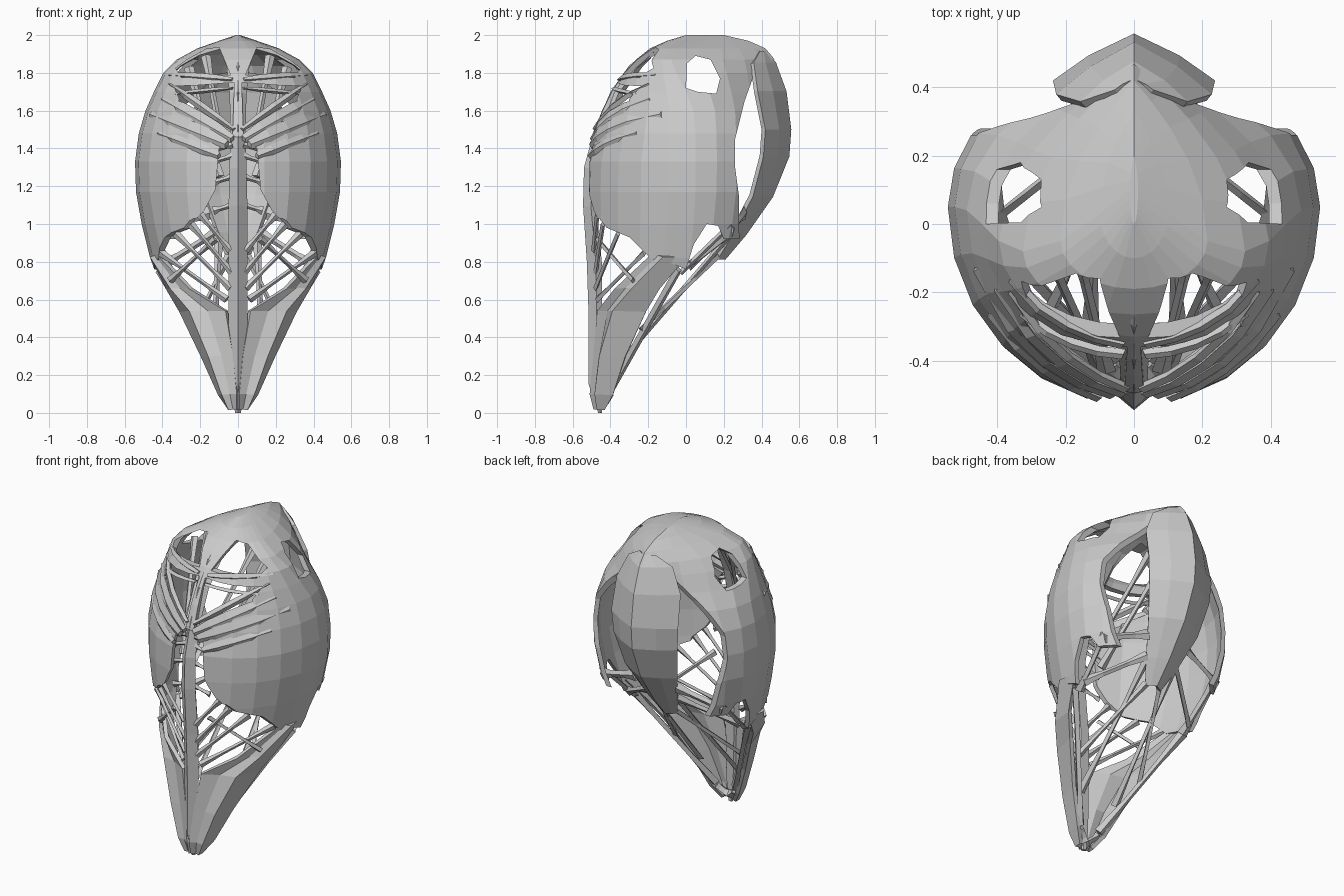
import bpy, bmesh, math
from mathutils import Vector


def make(name, verts, faces):
    me = bpy.data.meshes.new(name)
    me.from_pydata([tuple(v) for v in verts], [], faces)
    bm = bmesh.new()
    bm.from_mesh(me)
    bmesh.ops.recalc_face_normals(bm, faces=bm.faces)
    bm.to_mesh(me)
    bm.free()
    ob = bpy.data.objects.new(name, me)
    bpy.context.collection.objects.link(ob)
    return ob


def loft(rings, closed=True, cap=True):
    n = len(rings[0])
    verts = [p for r in rings for p in r]
    faces = [(i*n+j, i*n+(j+1) % n, (i+1)*n+(j+1) % n, (i+1)*n+j)
             for i in range(len(rings)-1) for j in range(n if closed else n-1)]
    if closed and cap:
        faces += [tuple(range(n)), tuple(range(len(verts)-n, len(verts)))]
    return verts, faces


def mirror(ob):
    m = ob.modifiers.new("mirror", 'MIRROR')
    m.use_clip = True
    m.merge_threshold = 0.002
    return ob


def bar(name, pts, widths, t):
    """Mirrored faceted strip through a few points."""
    d = (pts[-1] - pts[0]).normalized()
    s = d.cross(Vector((0, 1, 0.1))).normalized()
    u = d.cross(s)
    rings = [[c+s*w, c+u*t, c-s*w, c-u*t] for c, w in zip(pts, widths)]
    return mirror(make(name, *loft(rings)))


def strut(name, a, b, w=0.018, t=0.012):
    """Straight tie, thicker at both ends."""
    a, b = Vector(a), Vector(b)
    return bar(name, [a.lerp(b, f) for f in (0, 0.3, 0.7, 1)],
               [w*1.5, w*0.85, w*0.85, w*1.6], t)


def prism(pts, axis, lo, hi):
    """Cutter: side-view (y,z) outline along x, or front-view (x,z) outline along y."""
    put = (lambda p, d: (d, p[0], p[1])) if axis == 'x' else (lambda p, d: (p[0], d, p[1]))
    ob = make("cutter", *loft([[put(p, lo) for p in pts], [put(p, hi) for p in pts]]))
    ob.hide_render = True
    return ob


# Outer shell: stacked egg-shaped rings (z, front y, back y, half width, widest y)
ENV = [(0.72, -0.49, 0.32, 0.43, 0.0), (0.82, -0.51, 0.38, 0.465, 0.02),
       (1.0, -0.525, 0.45, 0.51, 0.04), (1.17, -0.53, 0.48, 0.54, 0.05),
       (1.33, -0.525, 0.49, 0.545, 0.05), (1.48, -0.49, 0.48, 0.525, 0.05),
       (1.6, -0.445, 0.48, 0.49, 0.04), (1.7, -0.395, 0.48, 0.445, 0.0),
       (1.8, -0.33, 0.48, 0.395, -0.05), (1.87, -0.265, 0.47, 0.325, -0.08),
       (1.93, -0.19, 0.42, 0.215, -0.05), (1.97, -0.1, 0.33, 0.1, 0.03),
       (2.0, 0.0, 0.2, 0.012, 0.1)]
outer = []
for z, f, b, w, c in ENV:
    ring = []
    for j in range(24):
        t = 2*math.pi*j/24
        s, k = math.sin(t), math.cos(t)
        r = c - f if k > 0 else b - c
        # the crown pinches into a wedge towards the back
        e = 1.0 + (max(0, min(1, (z-1.5)/0.25))*1.05 if k < 0 else 0)
        ring.append(Vector((w*math.copysign(abs(s)**e, s), c - r*k, z)))
    outer.append(ring)
mid = Vector((0, 0.02, 1.2))
inner = [[mid + (p-mid)*0.95 for p in r] for r in outer]
shell = make("shell", *loft(inner[::-1] + outer))


def front_y(x, z):
    """Depth of the front of the shell at a front-view position."""
    for a, b in zip(ENV, ENV[1:]):
        if a[0] <= z <= b[0]:
            k = (z-a[0])/(b[0]-a[0])
            _, f, _, w, c = [p + (q-p)*k for p, q in zip(a, b)]
            return c - (c-f)*math.sqrt(max(0, 1-(x/w)**2))


cutters = [
    # open back behind the cheeks
    prism([(0.3, 0.5), (0.28, 1.0), (0.28, 1.15), (0.26, 1.3), (0.26, 1.45), (0.31, 1.65),
           (0.36, 1.79), (0.41, 1.8), (0.44, 1.87), (0.7, 1.88), (0.7, 0.5)], 'x', -1, 1),
    # ragged lower edge
    prism([(-0.7, 0.5), (-0.7, 1.03), (-0.46, 1.03), (-0.42, 0.98), (-0.3, 0.93), (-0.18, 0.81),
           (-0.1, 0.8), (0.0, 0.76), (0.04, 0.89), (0.11, 1.0), (0.17, 0.99), (0.2, 0.92),
           (0.5, 0.92), (0.5, 0.5)], 'x', -1.1, 1.1),
    # shoulder holes
    prism([(0.0, 1.72), (0.005, 1.85), (0.05, 1.89), (0.13, 1.87), (0.18, 1.77),
           (0.16, 1.69), (0.06, 1.7)], 'x', -0.9, 0.9)]
gap = [(0.27, 0.9), (0.25, 1.0), (0.18, 1.07), (0.12, 1.18), (0.1, 1.4), (0.05, 1.46)]
cutters.append(prism([(-x, z) for x, z in gap] + gap[::-1], 'y', -0.8, -0.2))
for s in (1, -1):
    for k, hole in enumerate((
            [(0.04, 1.79), (0.1, 1.935), (0.17, 1.925), (0.27, 1.87), (0.33, 1.825), (0.3, 1.775)],
            [(0.02, 1.75), (0.2, 1.735), (0.34, 1.73), (0.31, 1.66), (0.33, 1.63),
             (0.22, 1.57), (0.22, 1.52), (0.03, 1.43)])):
        cutters.append(prism([(s*x, z) for x, z in hole], 'y', -0.9, -0.05 - 0.03*k))
for c in cutters:
    m = shell.modifiers.new("cut", 'BOOLEAN')
    m.operation, m.solver, m.object = 'DIFFERENCE', 'EXACT', c
dg = bpy.context.evaluated_depsgraph_get()
cut_mesh = bpy.data.meshes.new_from_object(shell.evaluated_get(dg))
shell.modifiers.clear()
shell.data = cut_mesh
for c in cutters:
    bpy.data.objects.remove(c)

# Front keel: (z, front y, half width, depth)
KEEL = [(1.95, -0.08, 0.1, 0.03), (1.92, -0.2, 0.09, 0.05), (1.84, -0.3, 0.06, 0.07),
        (1.7, -0.4, 0.045, 0.07), (1.5, -0.485, 0.04, 0.07), (1.3, -0.54, 0.045, 0.07),
        (1.1, -0.545, 0.05, 0.07), (0.8, -0.525, 0.05, 0.08), (0.5, -0.515, 0.05, 0.07),
        (0.15, -0.515, 0.04, 0.07), (0.0, -0.465, 0.015, 0.02)]
make("front_keel", *loft([[(0, y, max(z, 0)), (w, y+d*0.6, max(z-0.01, 0)),
                           (w*0.6, y+d, max(z-d*0.1, 0)), (-w*0.6, y+d, max(z-d*0.1, 0)),
                           (-w, y+d*0.6, max(z-0.01, 0))] for z, y, w, d in KEEL]))

# Jaw blades: inner, middle and outer edge (x, y) at each height
JAW = [(0.83, 0.41, -0.19, 0.455, -0.12, 0.44, 0.0), (0.66, 0.25, -0.37, 0.35, -0.28, 0.37, -0.14),
       (0.54, 0.06, -0.46, 0.25, -0.38, 0.3, -0.21), (0.3, 0.02, -0.48, 0.15, -0.45, 0.185, -0.32),
       (0.1, 0.0, -0.5, 0.08, -0.475, 0.095, -0.385), (0.02, 0.0, -0.48, 0.045, -0.462, 0.04, -0.43)]
rows = [[(a, b, z), ((a+c)/2, (b+d)/2+0.015, z), (c, d, z), (e, f, z)]
        for z, a, b, c, d, e, f in JAW]
jaw = make("jaw_blade", *loft(rows, closed=False))
sol = jaw.modifiers.new("thick", 'SOLIDIFY')
sol.thickness, sol.offset = 0.025, 0
mirror(jaw)
strut("jaw_rim", (0.41, -0.04, 0.76), (0.07, -0.4, 0.12), 0.02, 0.02)
strut("jaw_tip", (0.07, -0.41, 0.1), (0.01, -0.44, 0.05), 0.02, 0.03)

# Back plate: (z, ridge y, wing x, wing y)
BACK = [(1.91, 0.415, 0.05, 0.385), (1.85, 0.465, 0.15, 0.35), (1.7, 0.52, 0.22, 0.37),
        (1.5, 0.545, 0.23, 0.41), (1.36, 0.535, 0.22, 0.4), (1.15, 0.45, 0.18, 0.345),
        (0.95, 0.31, 0.11, 0.24), (0.82, 0.2, 0.05, 0.16)]
rows = [[(s*wx*k, y + (wy-y)*k**1.3, z) for s, k in
         ((-1, 1), (-1, 0.55), (1, 0), (1, 0.55), (1, 1))] for z, y, wx, wy in BACK]
back = make("back_plate", *loft(rows, closed=False))
sol = back.modifiers.new("thick", 'SOLIDIFY')
sol.thickness, sol.offset = 0.025, 0

# Brow feathers: flat pointed strips fanning from the keel, lying on the shell (front-view x, z)
for a, b, w in (((0.03, 1.765), (0.36, 1.79), 0.022), ((0.03, 1.72), (0.33, 1.69), 0.013),
                ((0.02, 1.5), (0.36, 1.74), 0.022), ((0.03, 1.45), (0.4, 1.66), 0.045),
                ((0.06, 1.42), (0.46, 1.58), 0.05), ((0.1, 1.36), (0.42, 1.48), 0.035)):
    pts = []
    for f in (0, 0.25, 0.5, 0.75, 1):
        x, z = a[0] + (b[0]-a[0])*f, a[1] + (b[1]-a[1])*f
        pts.append(Vector((x, front_y(x, z) + 0.015*f, z)))
    bar("brow_feather", pts, [w*0.5, w*0.9, w, w*0.9, w*0.4], 0.016)

# Lower front ties, fanning up from the keel to the cheek edge
for a, b in (((0.03, -0.48, 0.74), (0.25, -0.44, 1.0)), ((0.04, -0.48, 0.66), (0.33, -0.36, 0.95)),
             ((0.06, -0.47, 0.6), (0.41, -0.22, 0.85)), ((0.04, -0.49, 0.86), (0.2, -0.47, 1.05)),
             ((0.12, -0.47, 0.92), (0.36, -0.28, 0.7))):
    strut("front_tie", a, b, 0.014)

# Short bridges across the narrow slit beside the keel
for z in (1.1, 1.25, 1.36, 1.42):
    strut("slit_bridge", (0.03, -0.48, z), (0.13, -0.47, z-0.03), 0.015)

# Inner cords from the crown shoulders down to the keel
for a, b in (((0.26, -0.07, 1.83), (0.1, -0.42, 1.25)), ((0.17, -0.06, 1.89), (0.08, -0.43, 1.4))):
    strut("inner_cord", a, b)

# Rear ties and long cords running down to the jaw
for a, b, w in (((0.42, 0.24, 1.0), (0.39, -0.03, 0.74), 0.022),
                ((0.1, 0.24, 0.95), (0.13, -0.33, 0.29), 0.018),
                ((0.05, 0.17, 0.83), (0.24, -0.24, 0.44), 0.015),
                ((0.15, 0.31, 1.06), (0.43, 0.24, 0.97), 0.025),
                ((0.11, 0.25, 0.96), (0.4, 0.02, 0.78), 0.02)):
    strut("rear_tie", a, b, w, 0.014)
